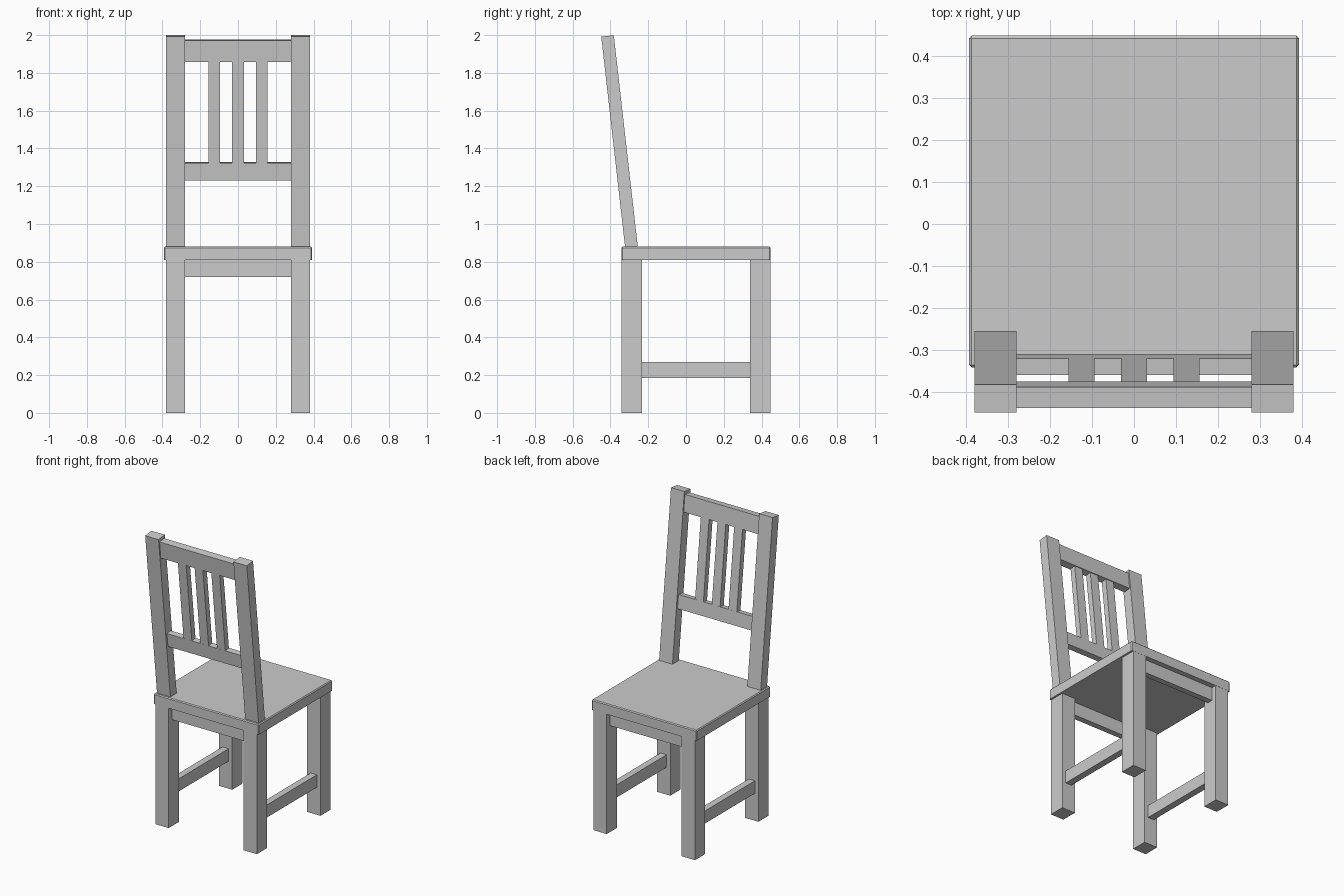
import bpy, bmesh
from math import radians
from mathutils import Matrix

if "Cube" in bpy.data.objects:
    bpy.data.objects.remove(bpy.data.objects["Cube"])


def box(name, x, y, z, xform=None):
    """Box from (min, max) ranges, with an optional transform baked in."""
    bm = bmesh.new()
    bmesh.ops.create_cube(bm, size=1)
    for v in bm.verts:
        v.co = [lo + (c + 0.5) * (hi - lo) for c, (lo, hi) in zip(v.co, (x, y, z))]
    if xform:
        bm.transform(xform)
    mesh = bpy.data.meshes.new(name)
    bm.to_mesh(mesh)
    bm.free()
    obj = bpy.data.objects.new(name, mesh)
    bpy.context.collection.objects.link(obj)
    return obj


def mirror_x(obj):
    obj.modifiers.new("mirror", 'MIRROR').use_mirror_merge = False


SEAT_BOTTOM, SEAT_TOP = 0.81, 0.88
LEG_X = (0.28, 0.38)
SPAN = (-0.28, 0.28)

# Seat slab, chamfered along its top and vertical edges
seat = box("seat", (-0.393, 0.393), (-0.341, 0.448), (SEAT_BOTTOM, SEAT_TOP))
bm = bmesh.new()
bm.from_mesh(seat.data)
edges = [e for e in bm.edges if max(v.co.z for v in e.verts) > 0.85]
bmesh.ops.bevel(bm, geom=edges, offset=0.006, segments=1, affect='EDGES')
bm.to_mesh(seat.data)
bm.free()

# Legs with an apron centred between each pair
for end, y in (("backrest_side", (-0.341, -0.232)), ("open_side", (0.338, 0.447))):
    mirror_x(box("leg_" + end, LEG_X, y, (0, SEAT_BOTTOM)))
    mid = sum(y) / 2
    box("apron_" + end, SPAN, (mid - 0.02, mid + 0.02), (0.72, SEAT_BOTTOM))

# Low side stretchers
mirror_x(box("side_stretcher", (0.307, 0.353), (-0.232, 0.338), (0.185, 0.27)))

# Backrest: built upright below its top centre, then tilted backward
tilt = Matrix.Translation((0, -0.4155, 1.9955)) @ Matrix.Rotation(radians(6.47), 4, 'X')
mirror_x(box("back_post", LEG_X, (-0.0335, 0.0335), (-1.143, 0), tilt))
box("top_rail", SPAN, (-0.025, 0.025), (-0.136, -0.021), tilt)
box("lower_rail", SPAN, (-0.02, 0.02), (-0.767, -0.675), tilt)
for i, x in enumerate((-0.125, 0, 0.125)):
    box(f"back_slat_{i + 1}", (x - 0.031, x + 0.031), (-0.0195, 0.0195),
        (-0.675, -0.136), tilt)
